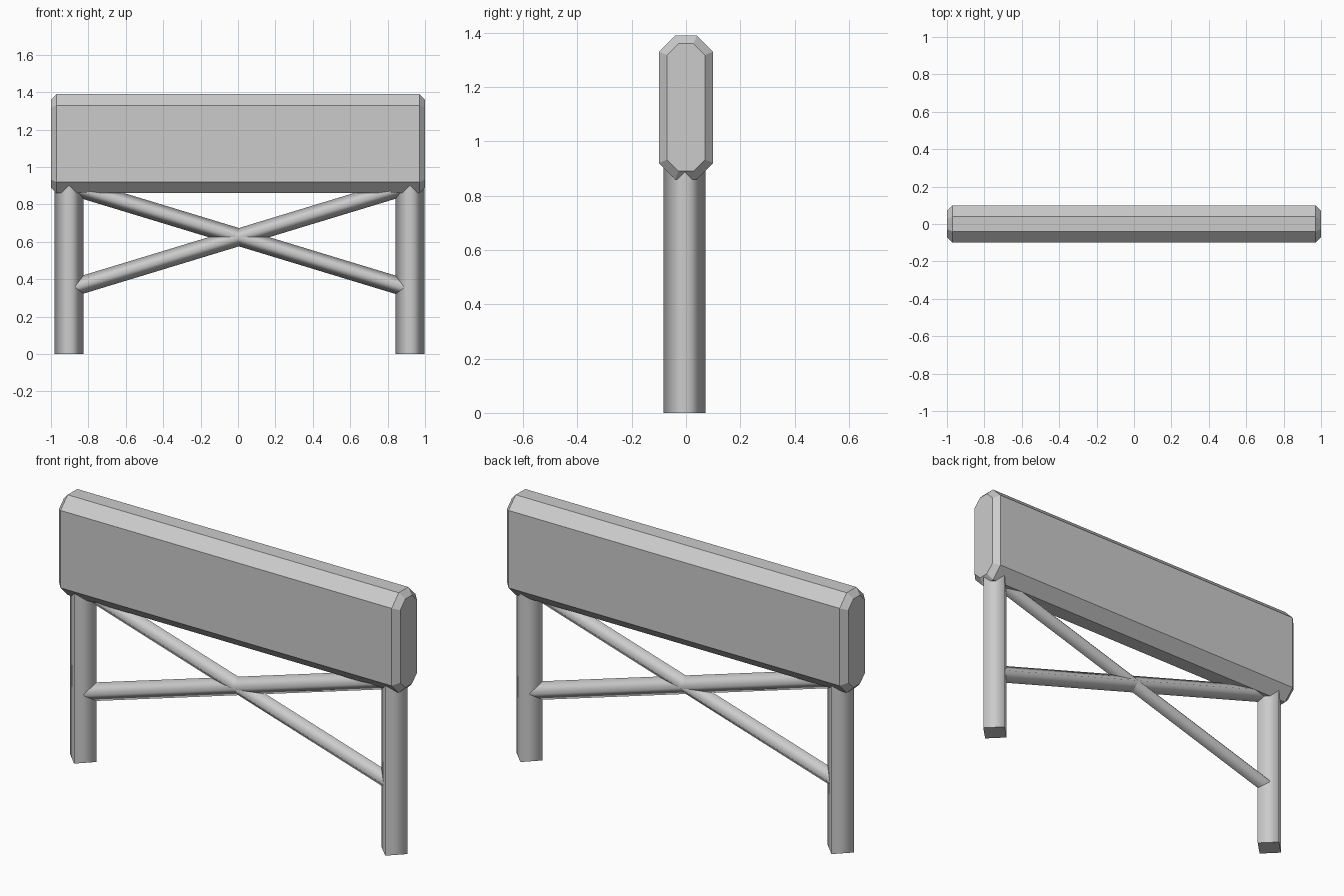
import bpy, bmesh, math
from mathutils import Vector

cube = bpy.data.objects.get("Cube")
if cube:
    bpy.data.objects.remove(cube, do_unlink=True)

grey = bpy.data.materials.new("light grey")
grey.use_nodes = True
grey.diffuse_color = (0.6, 0.6, 0.6, 1)
grey.node_tree.nodes["Principled BSDF"].inputs["Base Color"].default_value = (0.6, 0.6, 0.6, 1)


def add_object(name, bm):
    bmesh.ops.recalc_face_normals(bm, faces=bm.faces)
    mesh = bpy.data.meshes.new(name)
    bm.to_mesh(mesh)
    bm.free()
    mesh.materials.append(grey)
    obj = bpy.data.objects.new(name, mesh)
    bpy.context.collection.objects.link(obj)
    return obj


def loft(name, rings, smooth_sides=False):
    """Skin a list of closed rings and cap both ends with sharp rims."""
    bm = bmesh.new()
    loops = [[bm.verts.new(p) for p in ring] for ring in rings]
    for a, b in zip(loops, loops[1:]):
        for i in range(len(a)):
            j = (i + 1) % len(a)
            bm.faces.new((a[i], a[j], b[j], b[i])).smooth = smooth_sides
    for cap in (loops[0], loops[-1]):
        face = bm.faces.new(cap)
        for edge in face.edges:
            edge.smooth = False
    return add_object(name, bm)


def diamond_post(name, start, end, radius):
    """Four-sided post with its ridges facing front, back and sideways."""
    start, end = Vector(start), Vector(end)
    depth = Vector((0, 1, 0))
    across = (end - start).normalized().cross(depth)
    offsets = [radius * (math.cos(k * math.pi / 2) * depth + math.sin(k * math.pi / 2) * across)
               for k in range(4)]
    return loft(name, [[p + o for o in offsets] for p in (start, end)], True)


def beam_ring(x, inset):
    """Octagonal beam section, shrunk by inset."""
    half_y, half_z, mid_z = 0.1 - inset, 0.265 - inset, 1.125
    cut = 0.06 - 0.59 * inset
    corners = [(half_y, half_z - cut), (half_y - cut, half_z)]
    quarter = corners + [(-y, z) for y, z in reversed(corners)]
    return [(x, y, mid_z + z) for y, z in quarter + [(-y, -z) for y, z in quarter]]


# Chamfered top beam
loft("top_beam", [beam_ring(x, i) for x, i in
                  ((-1, 0.03), (-0.97, 0), (0.97, 0), (1, 0.03))])

# Legs
LEG_Y = -0.005
for side, x in (("right", -0.903), ("left", 0.92)):
    diamond_post(side + "_leg", (x, LEG_Y, 0), (x, LEG_Y, 0.94), 0.077)

# Crossed braces
for name, s in (("rising_brace", 1), ("falling_brace", -1)):
    diamond_post(name, (-0.9, LEG_Y, 0.625 - s * 0.275),
                 (0.91, LEG_Y, 0.625 + s * 0.275), 0.047)
